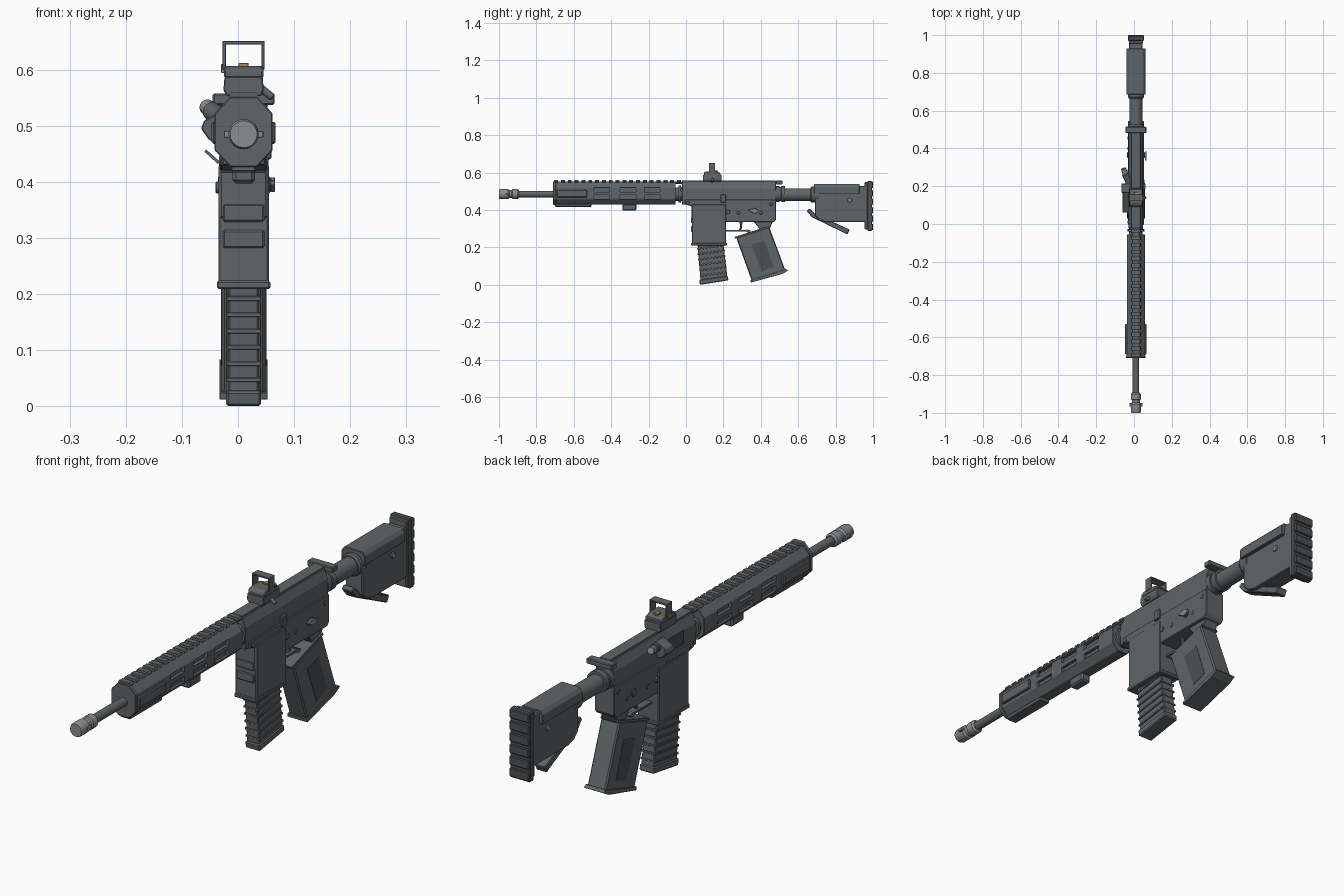
import bpy, bmesh, math
from mathutils import Vector

if "Cube" in bpy.data.objects:
    bpy.data.objects.remove(bpy.data.objects["Cube"])

CX, BORE = 0.01, 0.485          # centre plane and bore height


def material(name, rgb):
    m = bpy.data.materials.new(name)
    m.diffuse_color = (*rgb, 1)
    m.use_nodes = True
    m.node_tree.nodes["Principled BSDF"].inputs["Base Color"].default_value = m.diffuse_color
    return m


DARK = material("dark_grey", (0.12, 0.13, 0.135))
BLACK = material("blackened", (0.075, 0.08, 0.085))
STEEL = material("steel", (0.26, 0.27, 0.28))
GOLD = material("brass", (0.35, 0.26, 0.06))


def skin(name, rings, mat=DARK, bevel=0.0, smooth=False):
    """Join equal-length rings of points into a capped solid."""
    bm = bmesh.new()
    loops = [[bm.verts.new(p) for p in r] for r in rings]
    n = len(loops[0])
    for a, b in zip(loops, loops[1:]):
        for i in range(n):
            bm.faces.new((a[i], a[(i + 1) % n], b[(i + 1) % n], b[i]))
    bm.faces.new(loops[0][::-1])
    bm.faces.new(loops[-1])
    bmesh.ops.recalc_face_normals(bm, faces=bm.faces)
    me = bpy.data.meshes.new(name)
    bm.to_mesh(me)
    bm.free()
    me.materials.append(mat)
    ob = bpy.data.objects.new(name, me)
    bpy.context.collection.objects.link(ob)
    if bevel:
        m = ob.modifiers.new("bevel", 'BEVEL')
        m.width, m.segments, m.limit_method = bevel, 1, 'ANGLE'
    if smooth:
        bpy.ops.object.select_all(action='DESELECT')
        ob.select_set(True)
        bpy.context.view_layer.objects.active = ob
        bpy.ops.object.shade_smooth_by_angle(angle=math.radians(35))
    return ob


def side(name, pts, hw, x=0.0, mat=DARK, bevel=0.003):
    """Side profile (y, z) extruded across x, half width hw."""
    return skin(name, [[(CX + x + s * hw, y, z) for y, z in pts] for s in (-1, 1)], mat, bevel)


def box(name, y0, y1, z0, z1, hw, x=0.0, mat=DARK, bevel=0.003):
    return side(name, [(y0, z0), (y1, z0), (y1, z1), (y0, z1)], hw, x, mat, bevel)


def along(name, pts, y0, y1, mat=DARK, bevel=0.002):
    """Cross-section (x, z) extruded along y."""
    return skin(name, [[(CX + x, y, z) for x, z in pts] for y in (y0, y1)], mat, bevel)


def lathe(name, prof, mat=DARK, n=20, z=BORE):
    """Turned part around the bore from (y, radius) pairs."""
    ang = [2 * math.pi * i / n for i in range(n)]
    return skin(name, [[(CX + r * math.cos(a), y, z + r * math.sin(a)) for a in ang]
                       for y, r in prof], mat, smooth=True)


def rod(name, p, q, r, mat=DARK, n=14):
    p, q = Vector(p), Vector(q)
    rot = (q - p).to_track_quat('Z', 'Y')
    ring = [rot @ Vector((r * math.cos(2 * math.pi * i / n), r * math.sin(2 * math.pi * i / n), 0))
            for i in range(n)]
    return skin(name, [[c + v for v in ring] for c in (p, q)], mat, 0.002, True)


# barrel and muzzle device
lathe("muzzle_device", [(-1, .024), (-.992, .027), (-.952, .027), (-.945, .021), (-.932, .021),
                        (-.928, .026), (-.9, .026), (-.893, .02)], STEEL)
box("muzzle_fin", -.965, -.948, .479, .491, .035, mat=STEEL, bevel=.001)
lathe("barrel", [(-.9, .017), (-.02, .017)])

# octagonal handguard with recessed slots
w, c = .048, .026
octagon = [(-w, .458), (-w + c, .43), (w - c, .43), (w, .458),
           (w, .52), (w - c, .548), (-w + c, .548), (-w, .52)]
guard = along("handguard", octagon, -.71, -.055)
along("handguard_front_rim", [(x * 1.08, BORE + (z - BORE) * 1.06) for x, z in octagon], -.71, -.695)
cut_rings = []
for s in (-1, 1):
    for y in (-.45, -.31, -.18):
        for z in (.468, .508):
            cut = box("slot_cutter", y - .042, y + .042, z - .011, z + .011, .012, s * w, bevel=0)
            cut_rings.append(cut)
for cut in cut_rings[1:]:
    cut_rings[0].select_set(True)
bpy.ops.object.select_all(action='DESELECT')
for cut in cut_rings:
    cut.select_set(True)
bpy.context.view_layer.objects.active = cut_rings[0]
bpy.ops.object.join()
cutter = bpy.context.view_layer.objects.active
cutter.hide_render = True
cutter.hide_set(True)
mod = guard.modifiers.new("slots", 'BOOLEAN')
mod.operation, mod.object = 'DIFFERENCE', cutter

# rail covers, foregrip block and top rail
for s in (-1, 1):
    box("side_rail_panel", -.69, -.53, .468, .507, .007, s * .05)
box("bottom_rail_panel", -.70, -.505, .417, .433, .022)
box("hand_stop", -.34, -.265, .397, .433, .02, bevel=.006)
box("rail_base", -.71, -.02, .54, .551, .02)
for i in range(19):
    y = -.705 + i * .0365
    along("rail_tooth", [(-.022, .547), (.022, .547), (.027, .552), (.022, .56), (-.022, .56),
                         (-.027, .552)], y, y + .021, bevel=0)

# barrel nut
lathe("barrel_nut", [(-.06, .036), (-.04, .036), (-.039, .045), (-.028, .045), (-.027, .037),
                     (-.015, .037)])

# upper and lower receiver
along("upper_receiver", [(-.038, .43), (.038, .43), (.038, .515), (.024, .545), (.024, .557),
                         (-.024, .557), (-.024, .545), (-.038, .515)], -.022, .48)
side("lower_receiver", [(.03, .335), (.47, .335), (.482, .35), (.482, .455), (-.005, .455),
                        (-.005, .43), (.03, .42)], .042)
side("magazine_well", [(.033, .215), (.215, .215), (.215, .43), (.033, .43)], .045)
box("magazine_well_lip", .028, .219, .209, .224, .0475)
for z in (.298, .345):
    box("magazine_well_panel", .028, .04, z - .016, z + .016, .037)
box("ejection_port", .055, .165, .465, .515, .003, -.038, BLACK, .001)
along("port_cover", [(-.046, .432), (-.042, .436), (-.067, .458), (-.07, .454)], .06, .165, bevel=0)
along("case_deflector", [(-.03, .465), (-.062, .475), (-.076, .495), (-.07, .51), (-.03, .53)],
      .165, .215)
rod("forward_assist_body", (-.018, .20, .505), (-.048, .265, .527), .017)
rod("forward_assist_button", (-.045, .26, .525), (-.056, .295, .534), .014, STEEL)

# controls, pins and end plate
box("bolt_catch", .185, .215, .44, .482, .006, .044)
rod("selector_axis", (-.036, .365, .395), (.058, .365, .395), .015)
side("selector_lever", [(.335, .402), (.365, .408), (.385, .402), (.385, .387), (.365, .382),
                        (.335, .396)], .004, .052, STEEL, .001)
for y, z in ((.01, .437), (.455, .43), (.28, .385), (.40, .385)):
    rod("receiver_pin", (CX - .044, y, z), (CX + .044, y, z), .009)
rod("magazine_release", (-.04, .225, .39), (.055, .225, .39), .011)
box("charging_handle", .482, .515, .537, .558, .055)
box("charging_handle_stem", .44, .49, .54, .555, .02)
lathe("castle_nut", [(.475, .042), (.50, .042), (.501, .038), (.508, .038), (.51, .042),
                     (.53, .042)])

# trigger and guard
side("trigger", [(.285, .34), (.302, .34), (.299, .30), (.289, .29), (.283, .294), (.29, .31)], .007)
box("trigger_guard", .21, .335, .285, .294, .015, bevel=.001)
side("trigger_guard_rear", [(.32, .285), (.34, .275), (.345, .29), (.325, .296)], .015, bevel=0)

# pistol grip
side("grip", [(.268, .253), (.445, .31), (.532, .075), (.352, .02)], .039, bevel=.005)
side("grip_top_plate", [(.263, .247), (.453, .308), (.45, .317), (.26, .256)], .037, bevel=.001)
side("grip_base_plate", [(.347, .012), (.515, .058), (.545, .075), (.535, .084), (.345, .025)],
     .043, bevel=.001)
side("grip_neck", [(.40, .29), (.45, .305), (.465, .34), (.36, .34)], .03)
for s in (-1, 1):
    side("grip_panel", [(.35, .215), (.42, .235), (.468, .095), (.405, .072)], .0015, s * .039,
         BLACK, 0)

# magazine with slanted ribs
side("magazine", [(.06, .24), (.2, .24), (.206, .17), (.221, .04), (.078, .02), (.069, .12)], .027)
for i in range(6):
    z = .2 - i * .029
    y = .06 + (.21 - z) * .095
    side("magazine_rib", [(y - .001, z - .012), (y + .144, z + .008), (y + .144, z + .016),
                          (y - .001, z - .004)], .031, bevel=.001)
side("magazine_floor", [(.075, 0), (.227, .024), (.224, .048), (.07, .027)], .031, bevel=.004)

# buffer tube and stock
lathe("buffer_tube", [(.48, .034), (.80, .034)], z=.482)
lathe("stock_collar", [(.665, .038), (.672, .043), (.71, .043)], z=.482)
along("stock_cheek", [(-.05, .487), (.05, .487), (.05, .523), (.038, .538), (-.038, .538),
                      (-.05, .523)], .685, .928)
side("stock_body", [(.69, .5), (.69, .37), (.715, .345), (.75, .335), (.962, .335), (.962, .528),
                    (.9, .528)], .036)
side("stock_lever", [(.645, .395), (.66, .408), (.69, .38), (.875, .295), (.862, .27),
                     (.672, .362)], .022)
for s in (-1, 1):
    rod("stock_button", (CX + s * .03, .875, .452), (CX + s * .041, .875, .452), .012, STEEL)

# butt plate and ribbed pad
box("butt_plate", .955, .972, .296, .55, .037)
box("butt_pad", .97, .995, .287, .555, .043, mat=BLACK, bevel=.004)
for i in range(6):
    z = .292 + i * .045
    box("butt_pad_rib", .985, 1.0, z, z + .034, .042, mat=BLACK, bevel=.003)

# reflex sight
along("sight_mount", [(-.03, .553), (.03, .553), (.036, .563), (.034, .588), (-.034, .588),
                      (-.036, .563)], .09, .19)
side("sight_body", [(.095, .585), (.185, .585), (.185, .598), (.16, .607), (.11, .607),
                    (.095, .6)], .035)
for s in (-1, 1):
    box("sight_frame_post", .122, .156, .6, .65, .003, s * .0345, bevel=.001)
box("sight_frame_top", .122, .156, .645, .651, .0375, bevel=.001)
box("sight_emitter", .15, .17, .604, .612, .009, mat=GOLD, bevel=.001)
box("sight_dial", .13, .15, .594, .61, .004, -.036, GOLD, .001)
rod("mount_bolt", (.04, .14, .568), (.062, .14, .55), .007)
